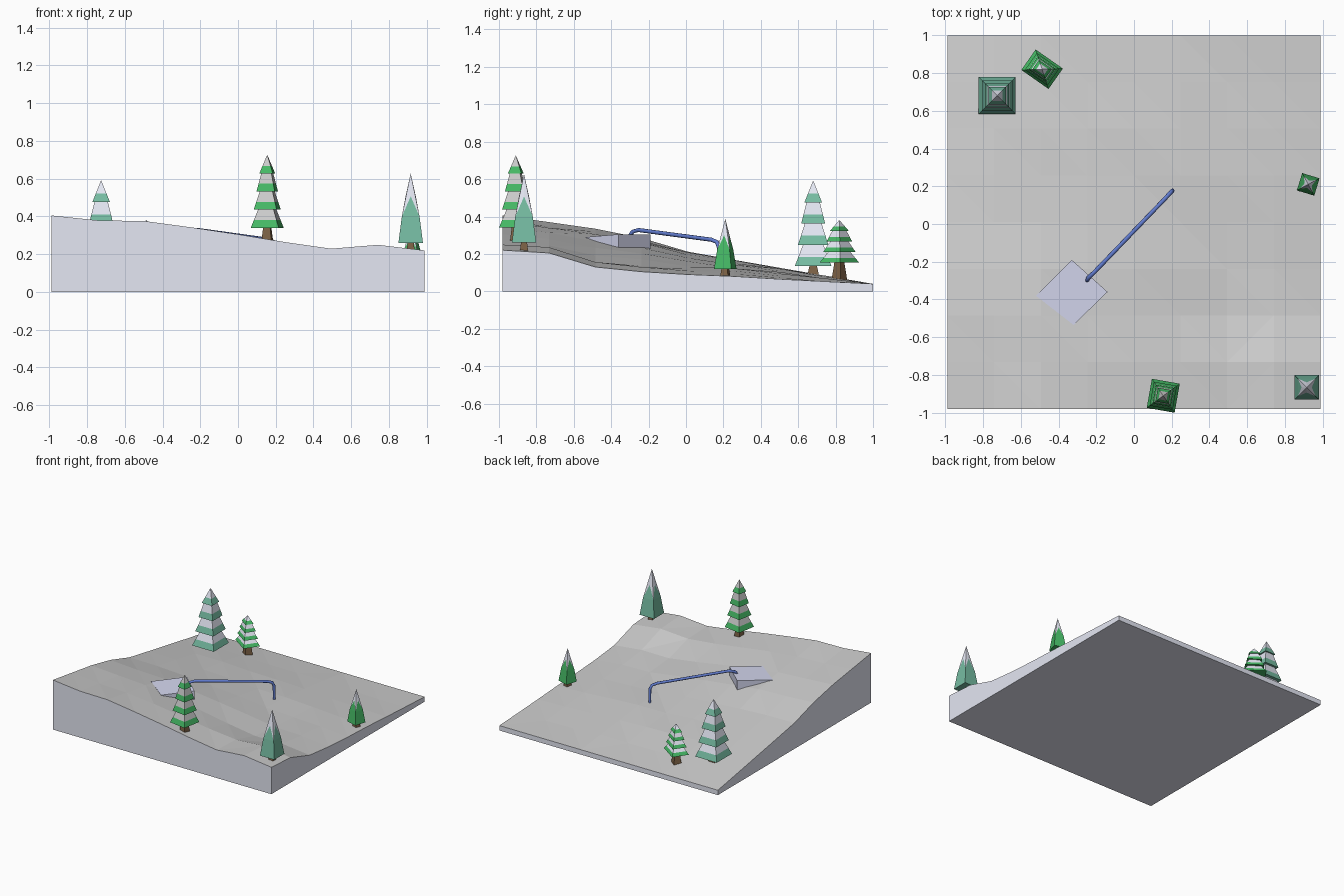
import bpy, bmesh, random
from math import radians, cos, sin
from mathutils import Vector

if "Cube" in bpy.data.objects:
    bpy.data.objects.remove(bpy.data.objects["Cube"])

random.seed(4)


def material(name, rgb):
    m = bpy.data.materials.new(name)
    m.diffuse_color = (*rgb, 1)
    m.use_nodes = True
    m.node_tree.nodes["Principled BSDF"].inputs["Base Color"].default_value = m.diffuse_color
    return m


ICE = material("ice", (0.66, 0.68, 0.86))
SNOW = material("snow", (0.78, 0.80, 0.90))
PALE = material("pale_snow", (0.72, 0.72, 0.73))
STONE = material("slope_snow", (0.62, 0.62, 0.62))
GREEN = material("green", (0.06, 0.48, 0.13))
TEAL = material("teal", (0.18, 0.50, 0.36))
BARK = material("bark", (0.20, 0.12, 0.06))
BLUE = material("rail_blue", (0.12, 0.20, 0.62))


def add_object(name, bm, mats):
    bmesh.ops.recalc_face_normals(bm, faces=bm.faces)
    me = bpy.data.meshes.new(name)
    bm.to_mesh(me)
    bm.free()
    for m in mats:
        me.materials.append(m)
    ob = bpy.data.objects.new(name, me)
    bpy.context.collection.objects.link(ob)
    return ob


# Snowy hillside: heights blend between left, right and front edge profiles
LEFT = [.405, .37, .335, .285, .212, .168, .125, .082, .04]
RIGHT = [.22, .205, .13, .105, .09, .08, .065, .052, .04]
FRONT = [1, .86, .84, .66, .46, .24, .05, .16, 0]
N = 8
bm = bmesh.new()
grid = []
for j in range(N + 1):
    row = []
    for i in range(N + 1):
        t = min(1, j / 5)
        w = FRONT[i] * (1 - t) + min(1, 1.12 * (1 - i / N)) * t
        z = RIGHT[j] + (LEFT[j] - RIGHT[j]) * w
        if 0 < i < N and 0 < j < N:
            z += random.uniform(-.006, .006)
        row.append(bm.verts.new((-.988 + 1.976 * i / N, -.98 + 1.98 * j / N, z)))
    grid.append(row)
for j in range(N):
    for i in range(N):
        bm.faces.new((grid[j][i], grid[j][i + 1], grid[j + 1][i + 1], grid[j + 1][i]))
bmesh.ops.triangulate(bm, faces=bm.faces)

# Straight walls and flat underside
rim = (grid[0] + [r[N] for r in grid[1:]] + grid[N][-2::-1]
       + [r[0] for r in grid[-2:0:-1]])
low = [bm.verts.new((v.co.x, v.co.y, 0)) for v in rim]
for k in range(len(rim)):
    n = (k + 1) % len(rim)
    bm.faces.new((rim[k], low[k], low[n], rim[n])).material_index = 1
bm.faces.new(low).material_index = 1
add_object("hillside", bm, [STONE, SNOW])

# Take-off ramp
bm = bmesh.new()
plan = [(-.52, -.38, .29), (-.32, -.535, .29), (-.14, -.36, .305), (-.33, -.19, .305)]
top = [bm.verts.new(p) for p in plan]
base = [bm.verts.new((x, y, .19)) for x, y, z in plan]
bm.faces.new(top)
bm.faces.new(base)
for k in range(4):
    bm.faces.new((top[k], top[k - 1], base[k - 1], base[k]))
add_object("ramp", bm, [ICE])

# Slide rail with rounded ends going into the snow
path = [(-.252, -.302, .24), (-.248, -.298, .30), (-.242, -.285, .319), (-.21, -.255, .328),
        (.165, .135, .276), (.192, .165, .264), (.203, .176, .235), (.204, .177, .10)]
cu = bpy.data.curves.new("rail", 'CURVE')
cu.dimensions = '3D'
cu.bevel_depth = .011
cu.bevel_resolution = 2
cu.use_fill_caps = True
sp = cu.splines.new('POLY')
sp.points.add(len(path) - 1)
for p, co in zip(sp.points, path):
    p.co = (*co, 1)
cu.materials.append(BLUE)
bpy.context.collection.objects.link(bpy.data.objects.new("slide_rail", cu))


def ring(bm, hx, hy, z):
    return [bm.verts.new((sx * hx, sy * hy, z)) for sx, sy in ((-1, -1), (1, -1), (1, 1), (-1, 1))]


def bridge(bm, a, b, mat):
    for k in range(4):
        bm.faces.new((a[k - 1], a[k], b[k], b[k - 1])).material_index = mat


def stack(bm, levels, mats):
    rings = [ring(bm, *lv) for lv in levels]
    bm.faces.new(rings[0]).material_index = mats[0]
    for a, b, m in zip(rings, rings[1:], mats):
        bridge(bm, a, b, m)
    bm.faces.new(rings[-1]).material_index = mats[-1]


def trunk(bm, z0, z1, h):
    stack(bm, [(h, h, z0), (h * .6, h * .6, z1)], [2])


def place(ob, x, y, deg):
    ob.location = (x, y, 0)
    ob.rotation_euler.z = radians(deg)


def tiered_tree(name, x, y, deg, hx, hy, ground, bottom, tip, mats):
    bm = bmesh.new()
    step = (tip - bottom) / 4
    for k in range(4):
        z, s = bottom + k * step, 1 - k * .175
        e = .012 if k == 3 else .52 * s
        z2 = z + step * (1 if k == 3 else 1.08)
        mid = s + (e - s) * .4
        zm = z + (z2 - z) * .4
        stack(bm, [(hx * s, hy * s, z), (hx * mid, hy * mid, zm), (hx * e, hy * e, z2)], [0, 1])
    trunk(bm, ground - .03, bottom + .01, .03)
    place(add_object(name, bm, mats + [BARK]), x, y, deg)


def capped_tree(name, x, y, deg, h, ground, bottom, tip, mats):
    # Convex pyramid with a green skirt rising to a peak on each side
    bm = bmesh.new()
    ht = tip - bottom
    b = ring(bm, h, h, bottom)
    c = ring(bm, h * .72, h * .72, bottom + ht * .38)
    apex = bm.verts.new((0, 0, tip))
    bm.faces.new(b).material_index = 0
    for k in range(4):
        d = (c[k].co + c[k - 1].co) / 2
        m = bm.verts.new((d.x * .58, d.y * .58, bottom + ht * .67))
        bm.faces.new((b[k - 1], b[k], c[k], c[k - 1])).material_index = 0
        bm.faces.new((c[k - 1], c[k], m)).material_index = 0
        bm.faces.new((c[k - 1], m, apex)).material_index = 1
        bm.faces.new((m, c[k], apex)).material_index = 1
    trunk(bm, ground - .03, bottom + .01, .025)
    place(add_object(name, bm, mats + [BARK]), x, y, deg)


# Trees around the slope
tiered_tree("front_tree", .155, -.91, -10, .075, .078, .27, .34, .725, [GREEN, PALE])
tiered_tree("back_left_tree", -.725, .68, 0, .098, .098, .12, .125 + .01, .59, [TEAL, SNOW])
tiered_tree("small_back_tree", -.487, .82, -35, .088, .066, .09, .155, .38, [GREEN, SNOW])
capped_tree("corner_tree", .915, -.866, 0, .065, .22, .26, .628, [TEAL, SNOW])
capped_tree("right_tree", .923, .21, -17, .048, .09, .12, .388, [GREEN, SNOW])
